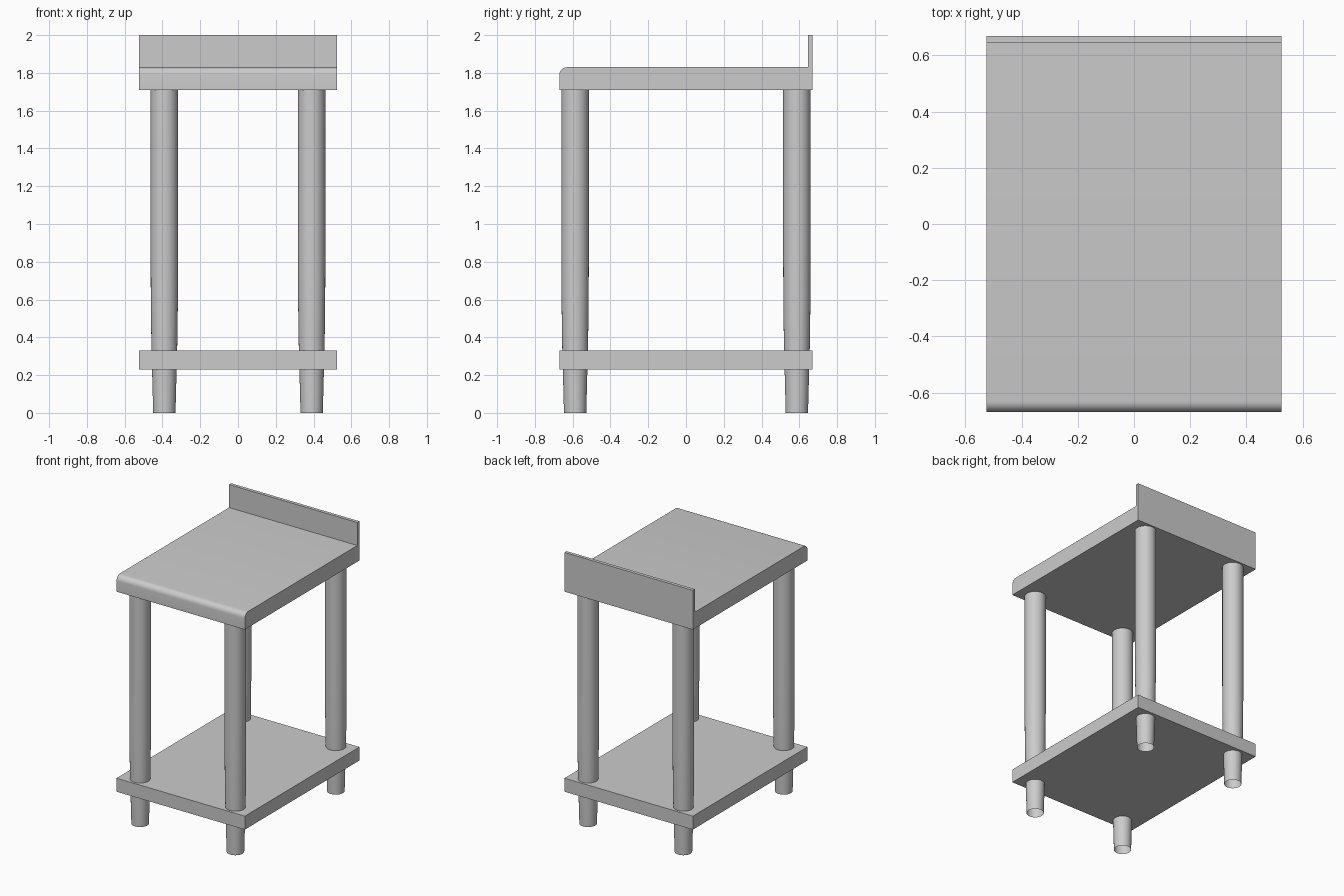
import bpy, bmesh
from math import sin, cos, pi, radians

if "Cube" in bpy.data.objects:
    bpy.data.objects.remove(bpy.data.objects["Cube"])

WIDTH, DEPTH = 0.525, 0.67   # half sizes

steel = bpy.data.materials.new("brushed grey steel")
steel.use_nodes = True
grey = (0.6, 0.6, 0.6, 1)
steel.diffuse_color = grey
steel.node_tree.nodes["Principled BSDF"].inputs["Base Color"].default_value = grey


def finish(bm, name):
    bmesh.ops.recalc_face_normals(bm, faces=bm.faces)
    mesh = bpy.data.meshes.new(name)
    bm.to_mesh(mesh)
    bm.free()
    mesh.materials.append(steel)
    obj = bpy.data.objects.new(name, mesh)
    bpy.context.collection.objects.link(obj)
    bpy.ops.object.select_all(action="DESELECT")
    obj.select_set(True)
    bpy.context.view_layer.objects.active = obj
    bpy.ops.object.shade_smooth_by_angle(angle=radians(32))
    return obj


def extruded(name, profile):
    """Sweep a (y, z) side profile across the full width."""
    bm = bmesh.new()
    face = bm.faces.new([bm.verts.new((-WIDTH, y, z)) for y, z in profile])
    swept = bmesh.ops.extrude_face_region(bm, geom=[face], use_keep_orig=True)
    moved = [v for v in swept["geom"] if isinstance(v, bmesh.types.BMVert)]
    bmesh.ops.translate(bm, verts=moved, vec=(2 * WIDTH, 0, 0))
    return finish(bm, name)


def leg(name, x, y):
    """Round tube, tapering towards an open foot."""
    rings = [(0, 0.059), (0.23, 0.065), (0.33, 0.068), (0.57, 0.0715), (0.8, 0.0725), (1.71, 0.0725)]
    sides = 32
    bm = bmesh.new()
    loops = [[bm.verts.new((x + r * cos(2 * pi * i / sides), y + r * sin(2 * pi * i / sides), z))
              for i in range(sides)] for z, r in rings]
    for low, high in zip(loops, loops[1:]):
        for i in range(sides):
            j = (i + 1) % sides
            bm.faces.new((low[i], low[j], high[j], high[i]))
    return finish(bm, name)


# Worktop with rounded front edge and upright back lip
top, under, lip, radius = 1.83, 1.71, 0.645, 0.04
nose = [(-DEPTH + radius - radius * cos(a), top - radius + radius * sin(a))
        for a in (pi / 2 * i / 6 for i in range(7))]
extruded("worktop", [(DEPTH, under), (-DEPTH, under)] + nose
         + [(lip, top), (lip, 2), (DEPTH, 2)])

# Lower shelf
extruded("lower_shelf", [(-DEPTH, 0.23), (DEPTH, 0.23), (DEPTH, 0.33), (-DEPTH, 0.33)])

# Four legs
for side, x in (("left", 0.39), ("right", -0.39)):
    for end, y in (("front", -0.587), ("back", 0.587)):
        leg(f"{end}_{side}_leg", x, y)
